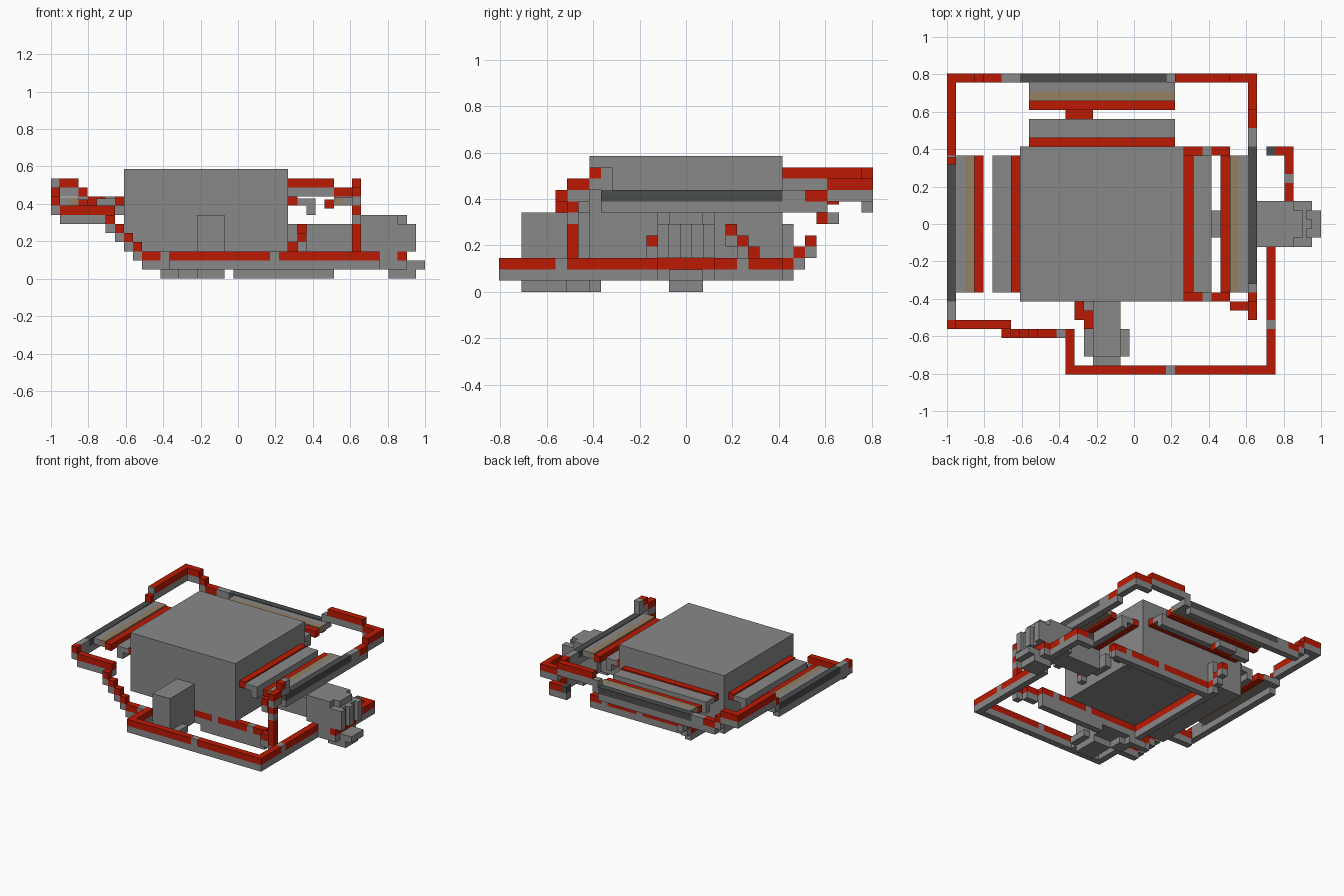
import bpy
import bmesh
from mathutils import Vector

CELL = 2 / 41
ORIGIN = Vector((-1.0, -16.5 * CELL, 0.0))

starter = bpy.data.objects.get("Cube")
if starter:
    bpy.data.objects.remove(starter, do_unlink=True)


def make_material(name, rgb):
    material = bpy.data.materials.new(name)
    material.use_nodes = True
    color = (*rgb, 1.0)
    material.diffuse_color = color
    material.node_tree.nodes["Principled BSDF"].inputs["Base Color"].default_value = color
    return material


MATERIALS = [
    make_material("plain grey", (0.255, 0.25, 0.25)),
    make_material("signal red", (0.5, 0.01, 0.001)),
    make_material("dark grey", (0.07, 0.073, 0.072)),
    make_material("dull tan", (0.3, 0.22, 0.13)),
]
GREY, RED, DARK, TAN = range(len(MATERIALS))


class Part:
    """Collects grid-aligned blocks into one named object."""

    def __init__(self, name):
        self.name = name
        self.mesh = bmesh.new()

    def block(self, x, y, z, color=GREY):
        low = Vector((x[0], y[0], z[0]))
        high = Vector((x[1], y[1], z[1]))
        made = bmesh.ops.create_cube(self.mesh, size=1.0)["verts"]
        for vert in made:
            unit = vert.co + Vector((0.5, 0.5, 0.5))
            spot = Vector(low[a] + unit[a] * (high[a] - low[a]) for a in range(3))
            vert.co = ORIGIN + spot * CELL
        for face in {face for vert in made for face in vert.link_faces}:
            face.material_index = color
        return self

    def rail(self, x, y, base, color=RED):
        """One grey cell below and one coloured cell above."""
        self.block(x, y, (base, base + 1))
        self.block(x, y, (base + 1, base + 2), color)
        return self

    def finish(self):
        data = bpy.data.meshes.new(self.name)
        for material in MATERIALS:
            data.materials.append(material)
        self.mesh.to_mesh(data)
        self.mesh.free()
        item = bpy.data.objects.new(self.name, data)
        bpy.context.collection.objects.link(item)


def cell(n, size=1):
    return (n, n + size)


# Central body
Part("main_body").block((8, 26), (8, 25), (3, 12)).finish()


# Stepped shelves with an outer dark bar on three sides
def shelf(name, start, step, span, bar_span, swap):
    part = Part(name)

    def strip(a, b, z, color, along=span):
        across = tuple(sorted((start + step * a, start + step * b)))
        x, y = (along, across) if swap else (across, along)
        part.block(x, y, z, color)

    strip(0, 1, (8, 9), RED)
    strip(1, 3, (8, 8.8), GREY)
    strip(2, 3, (7, 8), GREY)
    strip(4, 5, (7.7, 8.7), RED)
    strip(5, 6, (8, 8.9), TAN)
    strip(6, 7, (8, 8.9), GREY)
    strip(7, 8, (7, 8), GREY, bar_span)
    strip(7, 8, (8, 9), DARK, bar_span)
    part.finish()


shelf("left_shelf", 26, 1, (9, 24), (9, 25), False)
shelf("right_shelf", 8, -1, (9, 24), (8, 23), False)
shelf("back_shelf", 25, 1, (9, 25), (8, 24), True)

# Upper rail around the back corners
upper = Part("upper_rail")
back = cell(32)
for x, base in (((0, 3), 9), ((3, 4), 8), ((4, 6), 7), ((25, 31), 9), ((31, 33), 8)):
    upper.rail(x, back, base)
upper.block((6, 8), back, (7, 9))
upper.block((24, 25), back, (8, 10))
upper.rail(cell(33), (29, 33), 8)
upper.rail(cell(33), (27, 29), 7)
upper.block(cell(33), (25, 27), (7, 9))
upper.rail(cell(0), (24, 32), 9)
upper.block(cell(0), (23.8, 24), (8, 11))
upper.rail(cell(0), (23, 23.8), 8)
upper.finish()

# Front right rail descending by steps
stair = Part("descending_rail")
stair.block(cell(0), (6, 8), (7, 9))
stair.rail(cell(0), cell(5), 7)
stair.rail((1, 7), cell(5), 6)
for n in range(4):
    stair.rail(cell(6 + n), cell(4), 5 - n)
stair.rail((10, 12), cell(4), 1)
stair.block((12, 13), cell(4), (1, 3))
stair.finish()

# Low rail loop at the front, passing under the connector
loop = Part("front_loop")
loop.rail(cell(13), (0, 5), 1)
loop.rail((14, 24), cell(0), 1)
loop.block(cell(24), cell(0), (1, 3))
loop.rail((25, 36), cell(0), 1)
side = cell(35)
loop.rail(side, (1, 5), 1)
loop.block(side, cell(5), (1, 3))
loop.rail(side, (6, 14), 1)
loop.block((35, 38), cell(14), (1, 3))
loop.rail(cell(38), (14, 19), 1)
loop.finish()

# Short rail behind the left connector
hook = Part("connector_rail")
hook.rail(cell(37), (18, 21), 1)
hook.block(cell(37), cell(21), (1, 3))
hook.rail(cell(37), (22, 25), 1)
hook.rail((36, 37), cell(24), 1)
hook.rail(cell(35), cell(24), 1, DARK)
hook.finish()

# Rails running under the body
under = Part("under_rail")
for y in (8, 24):
    under.rail((14, 22), cell(y), 1)
    under.block(cell(22), cell(y), (1, 3))
    under.rail((23, 28), cell(y), 1)
    under.block(cell(28), cell(y), (1, 3))
    under.rail((29, 31), cell(y), 1)
under.rail(cell(13), (8, 25), 1)
under.rail((31, 33), cell(7), 1)
under.rail(cell(14), (6, 8), 1)
under.rail(cell(15), (5, 7), 1)
under.block((20, 31), cell(8), (0, 1))
under.block((12, 15), cell(8), (0, 1))
under.block((14, 16), (6, 8), (0, 1))
under.finish()

# Rail climbing from the underside to the back shelf
climb = Part("back_climb")
for n in range(3):
    climb.rail(cell(13), cell(25 + n), 1 + n)
climb.block(cell(13), cell(25), (3, 6))
climb.block((13, 16), cell(28), (6, 7), RED)
climb.block((13, 16), cell(29), (6, 7))
climb.finish()

# Column linking the low rail with the left bar
column = Part("left_column")
post = cell(33)
column.rail(post, cell(6), 1)
column.block(post, cell(6), (3, 6), RED)
column.block(post, cell(6), (6, 7))
column.block(post, cell(6), (7, 8), RED)
column.rail(post, (6, 8), 8)
column.rail(post, cell(8), 9)
column.rail(post, cell(9), 9, GREY)
column.finish()

# Small steps tucked beside the body
steps = Part("side_steps")
for n in range(3):
    steps.rail(cell(26 + (n > 0)), cell(22 - n), 2 + n)
steps.rail(cell(27), cell(13), 3)
steps.finish()

# Block and foot on the front
front = Part("front_block")
front.block((16, 19), (2, 8), (1, 7))
front.block((15, 20), (2, 5), (1, 2))
front.block((16, 19), cell(1), (1, 2))
front.block((16, 19), (2, 6), (0, 1))
front.finish()

# Ribbed connector and foot on the left
arm = Part("left_connector")
arm.block((26, 27), (15, 18), (4, 6))
arm.block((28, 34), (15, 18), (3, 6))
arm.block((34, 38), (14, 19), (3, 7))
arm.block((38, 39), (15, 18), (3, 7))
arm.block((38, 39.4), (14, 19), (3, 6))
for y in (14, 16, 18):
    arm.block((39, 40), cell(y), (3, 6))
arm.block((38, 41), (15, 18), (1, 2))
arm.block((37, 40), (15, 18), (0, 1))
arm.finish()
